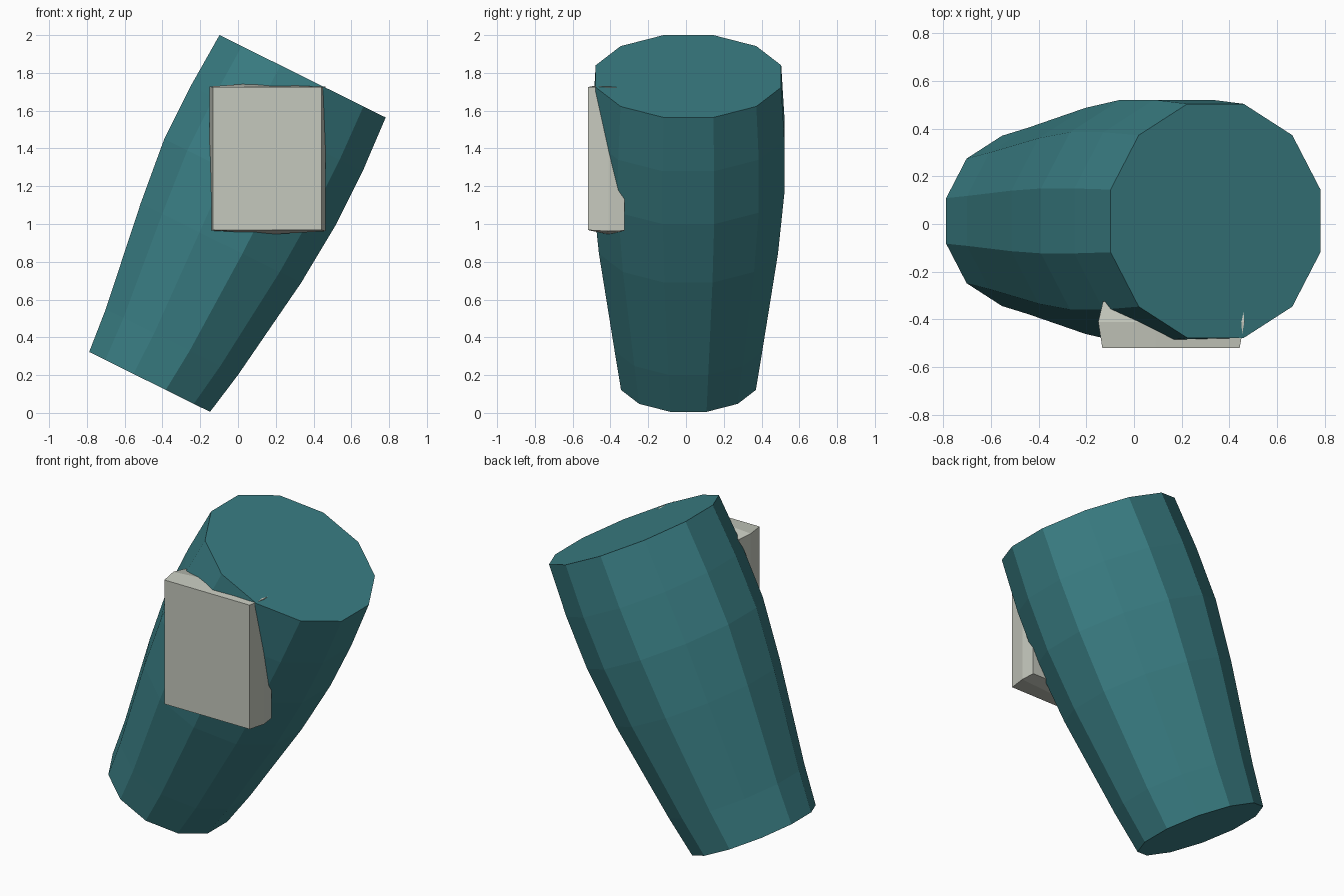
import bpy, math
from mathutils import Vector

if "Cube" in bpy.data.objects:
    bpy.data.objects.remove(bpy.data.objects["Cube"])


def material(name, rgb):
    m = bpy.data.materials.new(name)
    m.diffuse_color = (*rgb, 1)
    m.use_nodes = True
    m.node_tree.nodes["Principled BSDF"].inputs["Base Color"].default_value = m.diffuse_color
    return m


def loft(name, rings, mat):
    """Skin a list of equal-length vertex rings and cap both ends."""
    n = len(rings[0])
    verts = [v for ring in rings for v in ring]
    faces = [(k * n + i, k * n + (i + 1) % n, (k + 1) * n + (i + 1) % n, (k + 1) * n + i)
             for k in range(len(rings) - 1) for i in range(n)]
    faces += [tuple(reversed(range(n))), tuple(range(len(verts) - n, len(verts)))]
    mesh = bpy.data.meshes.new(name)
    mesh.from_pydata(verts, [], faces)
    mesh.materials.append(mat)
    obj = bpy.data.objects.new(name, mesh)
    bpy.context.collection.objects.link(obj)
    return obj


teal = material("teal cloth", (0.042, 0.209, 0.231))
pale = material("pale grey patch", (0.56, 0.58, 0.51))

# Tilted twelve-sided sleeve: ring centre x, z and flat-to-flat half width
SIDES = 12
across = Vector((0.896, 0, -0.444))
depth = Vector((0, 1, 0))
profile = [(-0.468, 0.164, 0.357), (-0.35, 0.375, 0.391), (-0.09, 0.90, 0.474),
           (0.065, 1.225, 0.508), (0.205, 1.505, 0.508), (0.342, 1.782, 0.491)]
rings = []
for x, z, half in profile:
    r = half / math.cos(math.pi / SIDES)
    angles = [2 * math.pi * (i + 0.5) / SIDES for i in range(SIDES)]
    rings.append([Vector((x, 0.013, z)) + across * r * math.cos(a) + depth * r * math.sin(a)
                  for a in angles])
loft("sleeve", rings, teal)

# Upright patch block on the front, slightly swollen behind its flat face
# Each section: y, left, right, bottom, top, bulge
sections = [(-0.52, -0.133, 0.443, 0.968, 1.725, 0.0),
            (-0.41, -0.150, 0.463, 0.962, 1.728, 0.017),
            (-0.325, -0.130, 0.455, 0.965, 1.720, 0.0)]
rings = [[(x0, y, z0), (0.17, y, z0 - b), (x1, y, z0),
          (x1, y, z1), (0.09, y, z1 + b), (x0, y, z1)]
         for y, x0, x1, z0, z1, b in sections]
loft("patch", rings, pale)
for obj in bpy.context.collection.objects:
    obj.data.validate()
    # Consistent outward faces
    import bmesh
    bm = bmesh.new()
    bm.from_mesh(obj.data)
    bmesh.ops.recalc_face_normals(bm, faces=bm.faces)
    bm.to_mesh(obj.data)
    bm.free()
